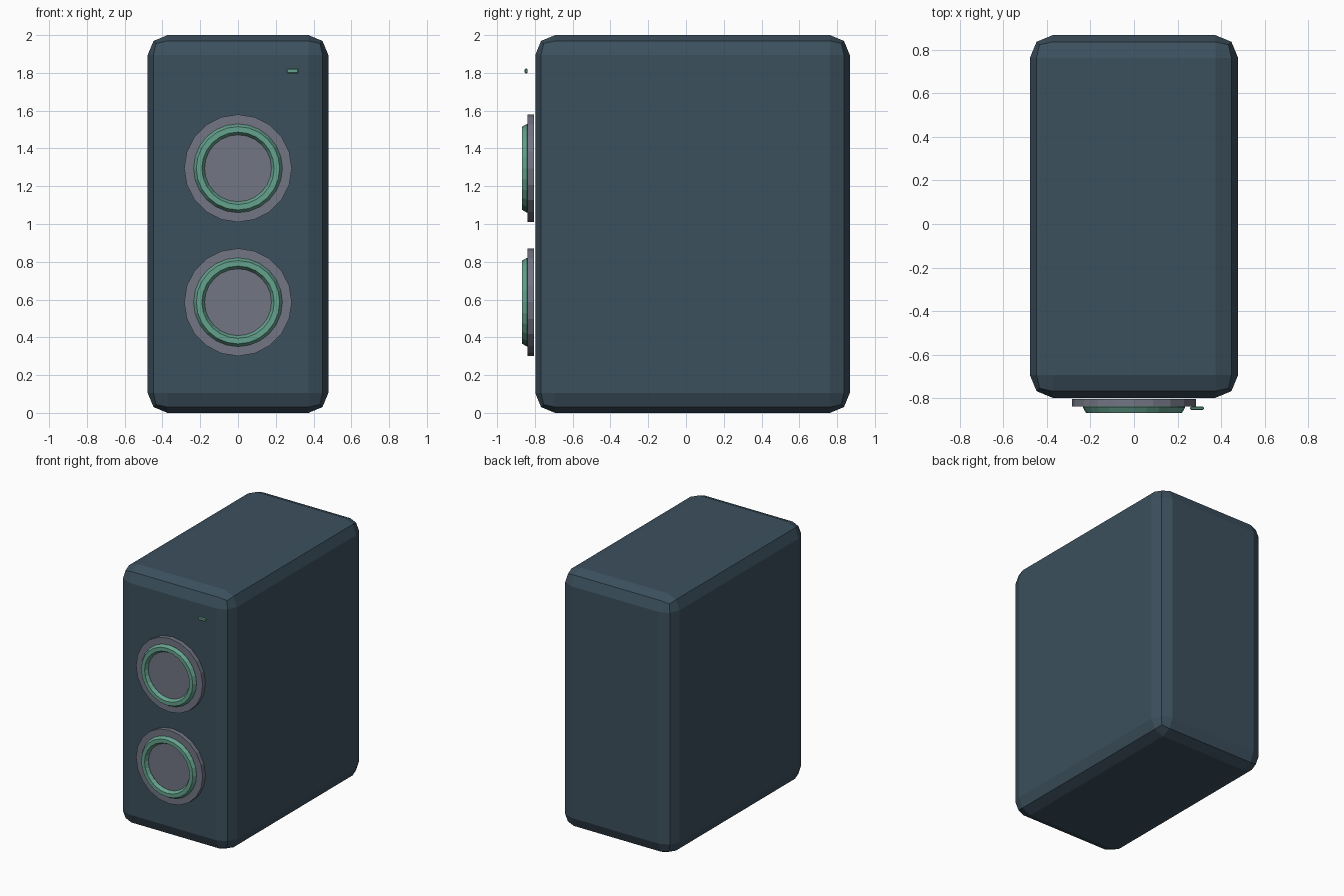
import bpy
import bmesh
from math import pi

if "Cube" in bpy.data.objects:
    bpy.data.objects.remove(bpy.data.objects["Cube"])


def material(name, rgb):
    m = bpy.data.materials.new(name)
    m.diffuse_color = (*rgb, 1)
    m.use_nodes = True
    m.node_tree.nodes["Principled BSDF"].inputs["Base Color"].default_value = m.diffuse_color
    return m


NAVY = material("navy_shell", (0.045, 0.08, 0.11))
GREY = material("grey_trim", (0.17, 0.18, 0.23))
GREEN = material("green_accent", (0.13, 0.36, 0.27))


def box(name, lo, hi, bevel, segments, mat):
    """Box between two corners with all edges bevelled."""
    bpy.ops.mesh.primitive_cube_add(size=1)
    ob = bpy.context.object
    ob.name = name
    for v in ob.data.vertices:
        v.co = [(a + b) / 2 + c * (b - a) for a, b, c in zip(lo, hi, v.co)]
    bm = bmesh.new()
    bm.from_mesh(ob.data)
    bmesh.ops.bevel(bm, geom=bm.edges[:], offset=bevel, segments=segments,
                    profile=0.5, affect='EDGES')
    bm.to_mesh(ob.data)
    bm.free()
    ob.data.materials.append(mat)
    return ob


# Main cabinet
box("cabinet", (-0.478, -0.798, 0), (0.478, 0.867, 2), 0.105, 2, NAVY)

# Front dials: grey disc with a raised green ring
for label, z in (("upper", 1.295), ("lower", 0.586)):
    bpy.ops.mesh.primitive_cylinder_add(vertices=20, radius=0.285, depth=0.034,
                                        location=(0, -0.821, z),
                                        rotation=(pi / 2, 0, 0))
    disc = bpy.context.object
    disc.name = label + "_fan_disc"
    disc.data.materials.append(GREY)

    bpy.ops.mesh.primitive_torus_add(major_radius=0.206, minor_radius=0.029,
                                     major_segments=24, minor_segments=6,
                                     location=(0, -0.842, z),
                                     rotation=(pi / 2, 0, 0))
    ring = bpy.context.object
    ring.name = label + "_fan_ring"
    ring.data.materials.append(GREEN)

# Indicator light
box("indicator_light", (0.257, -0.854, 1.797), (0.321, -0.838, 1.823),
    0.005, 1, GREEN)
